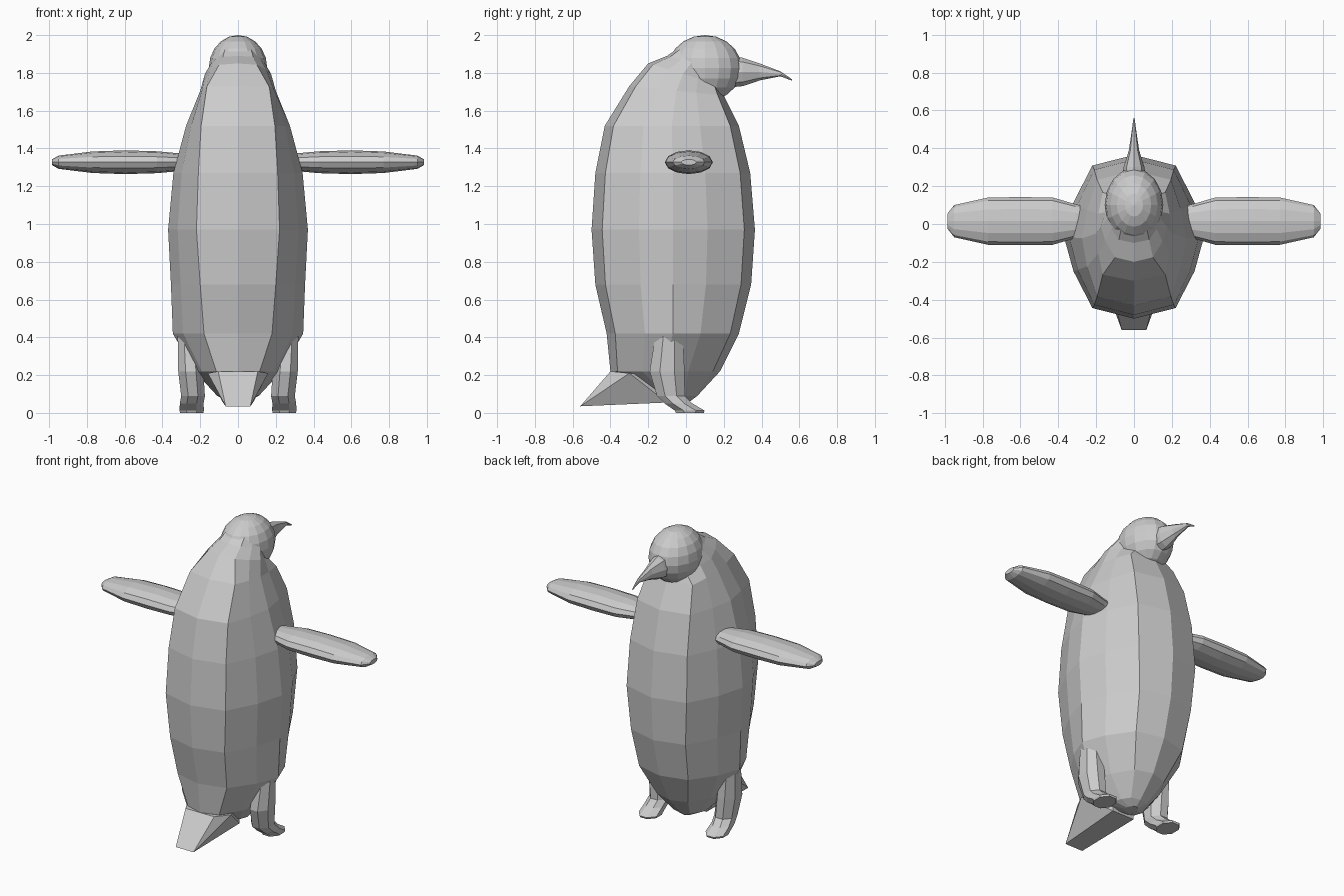
import bpy, bmesh
from math import sin, cos, tau
from mathutils import Vector

cube = bpy.data.objects.get("Cube")
if cube:
    bpy.data.objects.remove(cube, do_unlink=True)

grey = bpy.data.materials.new("plain grey")
grey.use_nodes = True
grey.diffuse_color = (0.6, 0.6, 0.6, 1)
grey.node_tree.nodes["Principled BSDF"].inputs["Base Color"].default_value = (0.6, 0.6, 0.6, 1)


def finish(name, bm):
    bmesh.ops.recalc_face_normals(bm, faces=bm.faces)
    mesh = bpy.data.meshes.new(name)
    bm.to_mesh(mesh)
    bm.free()
    mesh.materials.append(grey)
    obj = bpy.data.objects.new(name, mesh)
    bpy.context.collection.objects.link(obj)
    return obj


def loft(name, rings):
    """Skin a closed shell over rings of equal point count."""
    bm = bmesh.new()
    loops = [[bm.verts.new(p) for p in ring] for ring in rings]
    n = len(loops[0])
    for a, b in zip(loops, loops[1:]):
        for i in range(n):
            j = (i + 1) % n
            bm.faces.new((a[i], a[j], b[j], b[i]))
    bm.faces.new(loops[0])
    bm.faces.new(loops[-1])
    return finish(name, bm)


def oval(center, u, v, sides, phase=0):
    """Oval ring spanned by the half axes u and v."""
    c, u, v = Vector(center), Vector(u), Vector(v)
    angles = [tau * (i + phase) / sides for i in range(sides)]
    return [c + u * cos(a) + v * sin(a) for a in angles]


def torso_ring(half, strip, yb, zb, yf, zf):
    """Twelve-sided section running from a back point to a front point."""
    mid = (2 * half + strip) / 3
    right = [(0, 1), (strip, .87), (mid, .42), (half, 0),
             (mid, -.42), (strip, -.87), (0, -1)]
    pts = right + [(-x, t) for x, t in right[-2:0:-1]]
    return [(x, yb + (yf - yb) * (t + 1) / 2, zb + (zf - zb) * (t + 1) / 2) for x, t in pts]


# Torso: half width, strip half width, back y and z, front y and z
torso = [
    (.04, .02, -.07, .06, .02, .06),
    (.11, .06, -.17, .09, .06, .09),
    (.23, .115, -.40, .22, .18, .22),
    (.345, .18, -.42, .42, .28, .42),
    (.355, .20, -.48, .68, .345, .68),
    (.37, .22, -.50, .97, .365, .97),
    (.342, .21, -.48, 1.27, .34, 1.27),
    (.275, .195, -.43, 1.52, .28, 1.52),
    (.20, .165, -.30, 1.73, .20, 1.68),
    (.175, .10, -.20, 1.85, .17, 1.74),
    (.14, .08, -.10, 1.89, .16, 1.82),
    (.09, .06, .0, 1.96, .15, 1.90),
]
loft("torso", [torso_ring(*r) for r in torso])

# Head
bm = bmesh.new()
bmesh.ops.create_uvsphere(bm, u_segments=16, v_segments=10, radius=1)
for v in bm.verts:
    v.co = (v.co.x * .155, .1 + v.co.y * .195, 1.825 + v.co.z * .175)
finish("head", bm)

# Beak with a hooked tip: y, centre z, half width, half height
beak = [(.25, 1.805, .062, .08), (.30, 1.805, .055, .075), (.39, 1.805, .027, .045),
        (.50, 1.795, .011, .013), (.56, 1.763, .003, .004)]
loft("beak", [oval((0, y, z), (w, 0, 0), (0, 0, h), 8) for y, z, w, h in beak])

# Tail wedge
bm = bmesh.new()
corners = [(.105, -.40, .22), (.065, -.56, .035), (.16, -.30, .21), (.08, -.10, .055), (.08, -.10, .2)]
for x, y, z in corners:
    for s in (-1, 1):
        bm.verts.new((s * x, y, z))
bmesh.ops.convex_hull(bm, input=bm.verts)
finish("tail", bm)

# Flipper sections: x, centre y, half depth, half height
flipper = [(.27, .015, .08, .04), (.31, .015, .09, .047), (.43, .015, .125, .058),
           (.60, .015, .127, .063), (.77, .015, .125, .057), (.95, .015, .085, .035),
           (.985, .015, .04, .015)]
# Leg sections: centre x, y, z, half width, half depth
leg = [(.27, -.09, .44, .05, .06), (.262, -.09, .40, .062, .08), (.25, -.10, .22, .072, .10),
       (.238, -.08, .09, .068, .08), (.245, -.04, .05, .068, .08), (.245, .02, .012, .07, .085),
       (.245, .02, .0, .066, .08)]
for side, s in (("left", 1), ("right", -1)):
    loft(side + "_flipper", [oval((s * x, y, 1.327), (0, d, 0), (0, 0, h), 12)
                             for x, y, d, h in flipper])
    loft(side + "_leg_and_foot", [oval((s * x, y, z), (w, 0, 0), (0, d, 0), 8, .5)
                                  for x, y, z, w, d in leg])
